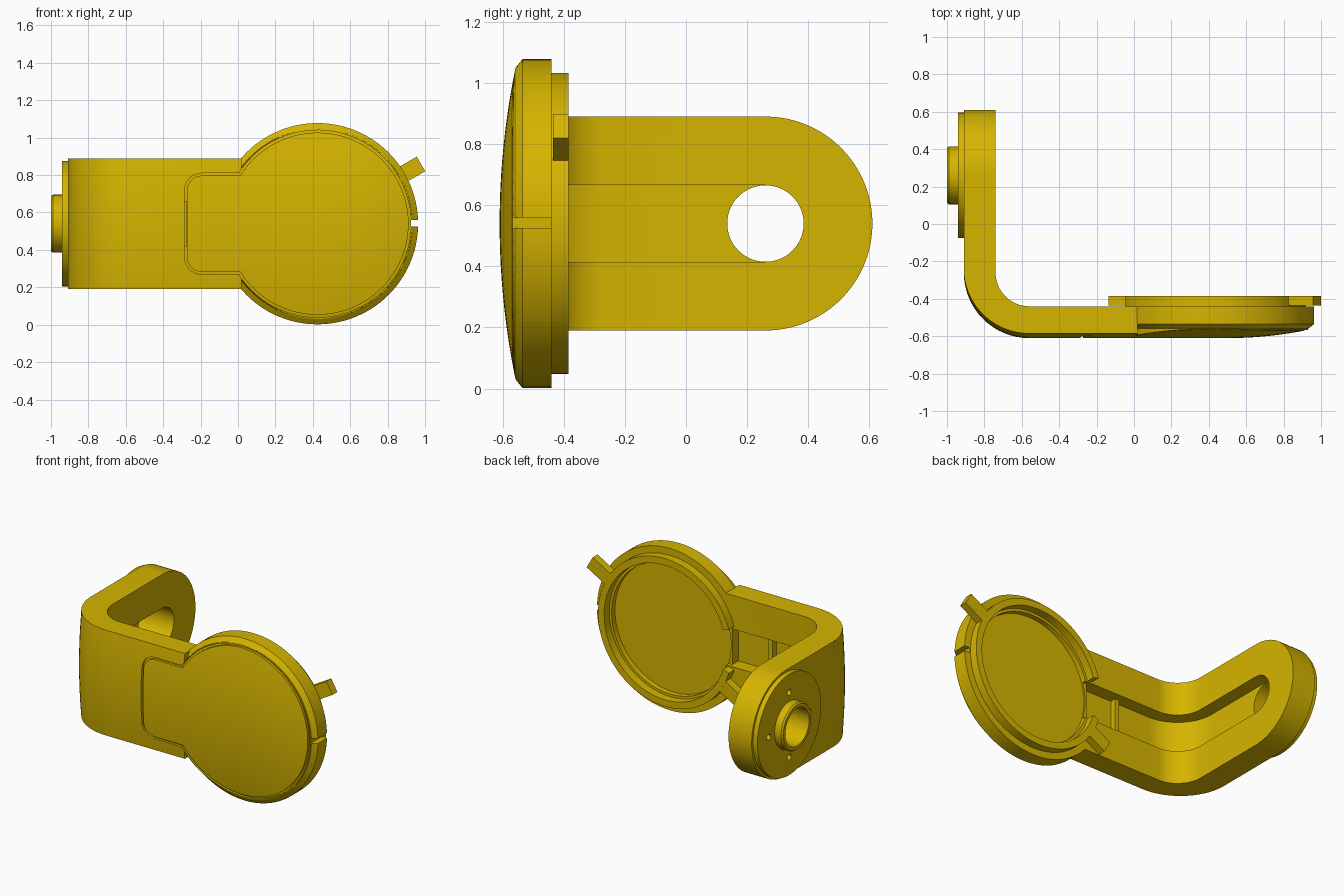
import bpy, bmesh
from math import sin, cos, pi, asin, radians
from mathutils import Matrix

if "Cube" in bpy.data.objects:
    bpy.data.objects.remove(bpy.data.objects["Cube"])

CX, CZ = 0.425, 0.54          # centre of the round head
PY = 0.26                     # pivot position on the arm
mat = bpy.data.materials.new("yellow")
mat.diffuse_color = (0.67, 0.46, 0.0, 1)
mat.use_nodes = True
mat.node_tree.nodes["Principled BSDF"].inputs["Base Color"].default_value = mat.diffuse_color


def make(name, verts, faces):
    me = bpy.data.meshes.new(name)
    bm = bmesh.new()
    vs = [bm.verts.new(v) for v in verts]
    for f in faces:
        bm.faces.new([vs[i] for i in f])
    bmesh.ops.recalc_face_normals(bm, faces=bm.faces)
    bm.to_mesh(me)
    bm.free()
    me.materials.append(mat)
    ob = bpy.data.objects.new(name, me)
    bpy.context.collection.objects.link(ob)
    return ob


def loft(name, loops, closed=False):
    n, m = len(loops[0]), len(loops)
    faces = [(k * n + i, k * n + (i + 1) % n, (k + 1) % m * n + (i + 1) % n, (k + 1) % m * n + i)
             for k in range(m if closed else m - 1) for i in range(n)]
    if not closed:
        faces += [tuple(range(n)), tuple(range((m - 1) * n, m * n))]
    return make(name, [p for l in loops for p in l], faces)


def prism(name, pts, axis, lo, hi):
    place = {'x': lambda p, t: (t, p[0], p[1]),
             'y': lambda p, t: (p[0], t, p[1]),
             'z': lambda p, t: (p[0], p[1], t)}[axis]
    return loft(name, [[place(p, t) for p in pts] for t in (lo, hi)])


def arc(cx, cy, r, a0, a1, n=16):
    return [(cx + r * cos(radians(a0 + (a1 - a0) * i / n)),
             cy + r * sin(radians(a0 + (a1 - a0) * i / n))) for i in range(n + 1)]


def disc(cx, cy, r, n=64):
    return arc(cx, cy, r, 0, 360, n)[:-1]


def rect(a0, a1, b0, b1):
    return [(a0, b0), (a1, b0), (a1, b1), (a0, b1)]


def boolean(ob, tool, op='DIFFERENCE'):
    tool.hide_render = True
    m = ob.modifiers.new("cut", 'BOOLEAN')
    m.operation, m.object, m.solver = op, tool, 'EXACT'
    bpy.context.view_layer.objects.active = ob
    bpy.ops.object.modifier_apply(modifier=m.name)
    bpy.data.objects.remove(tool)


def smooth(ob):
    bpy.ops.object.select_all(action='DESELECT')
    ob.select_set(True)
    bpy.context.view_layer.objects.active = ob
    bpy.ops.object.shade_smooth_by_angle(angle=radians(25))


def sag(z):
    return 0.05 * ((z - CZ) / 0.5) ** 2


def front(x, z):
    return -0.61 + sag(z) + 0.05 * (max(0, x - 0.5) / 0.46) ** 2


# L-shaped bracket with a round arm end
inner = arc(-0.56, -0.26, 0.18, 270, 180)
bracket = prism("bracket", [(-0.74, 0.7), (-0.95, 0.7), (-0.95, -0.65), (0.019, -0.65), (0.019, -0.44)] + inner,
                'z', 0.1, 1.0)
boolean(bracket, prism("arm_end", [(-0.8, 0.19)] + arc(PY, CZ, 0.35, -90, 90, 48) + [(-0.8, 0.89)],
                       'x', -1.1, 0.5), 'INTERSECT')

# round head with a chamfered rim
head = loft("head", [[(x, y, z) for x, z in disc(CX, CZ, r, 112)]
                     for r, y in ((0.538, -0.44), (0.538, -0.535), (0.507, -0.56), (0.495, -0.66))])
boolean(bracket, head, 'UNION')

# gently crowned outer surface
loops = []
for k in range(27):
    z = -0.1 + 1.3 * k / 26
    p = [(-0.91, 0.8, z)]
    for i in range(17):
        t = i / 16
        a = pi + t * pi / 2
        r = 0.35 - sag(z) * sin(t * pi / 2)
        p.append((-0.56 + r * cos(a), -0.26 + r * sin(a), z))
    p += [(x, front(x, z), z) for x in [0.0, 0.5] + [0.5 + 0.04 * i for i in range(1, 15)]]
    p.append((1.06, 0.8, z))
    loops.append(p)
boolean(bracket, loft("crown", loops), 'INTERSECT')

# cable channel, pivot hole and round pocket on the inside
channel = prism("channel", [(-0.83, PY)] + arc(-0.56, -0.26, 0.27, 180, 270)
                + [(-0.015, -0.53), (-0.015, -0.465), (0.1, -0.465), (0.1, -0.3), (-0.6, -0.3), (-0.6, PY)],
                'z', CZ - 0.126, CZ + 0.126)
boolean(bracket, channel)
boolean(bracket, prism("pivot_hole", disc(PY, CZ, 0.125), 'x', -1.1, -0.5))
boolean(bracket, prism("pocket", disc(CX, CZ, 0.43, 96), 'y', -0.475, -0.3))


# groove outlining the front cover
def cover(o):
    R, h, l, c = 0.5 - o, 0.27 - o, -0.285 + o, 0.09 - o
    a = 180 - asin(h / R) * 180 / pi
    return (arc(CX, CZ, R, -a, a, 80) + arc(l + c, CZ + h - c, c, 90, 180, 8)
            + arc(l + c, CZ - h + c, c, 180, 270, 8))


co, ci = cover(0), cover(0.013)
groove = loft("groove", [[(x, -0.7, z) for x, z in co], [(x, -0.7, z) for x, z in ci],
                         [(x, front(x, z) + 0.016, z) for x, z in ci],
                         [(x, front(x, z) + 0.016, z) for x, z in co]], True)
boolean(bracket, groove)
boolean(bracket, prism("slit", rect(-0.286, -0.276, CZ - 0.12, CZ + 0.12), 'y', -0.7, -0.5))
boolean(bracket, prism("rim_notch", rect(0.925, 1.1, 0.525, 0.56), 'y', -0.7, -0.3))
smooth(bracket)

# small rib across the channel, behind the slit
prism("channel_rib", rect(-0.295, -0.262, CZ - 0.13, CZ + 0.13), 'y', -0.545, -0.49)

# locking ring with a gap and two opposite tabs
ring = prism("lock_ring", arc(CX, CZ, 0.492, -163, 163, 96) + arc(CX, CZ, 0.447, 163, -163, 96),
             'y', -0.445, -0.385)
smooth(ring)
for name, ang, end in (("lock_tab_upper", 30, 0.639), ("lock_tab_lower", 210, 0.622)):
    tab = prism(name, rect(0.47, end, -0.045, 0.045), 'y', -0.436, -0.3852)
    tab.data.transform(Matrix.Translation((CX, 0, CZ)) @ Matrix.Rotation(-radians(ang), 4, 'Y'))

# pivot boss with four screw holes
boss = prism("pivot_boss", disc(PY, CZ, 0.335, 96), 'x', -0.942, -0.905)
boolean(boss, prism("boss_hole", disc(PY, CZ, 0.125), 'x', -1.1, -0.5))
for k in range(4):
    a = k * pi / 2
    boolean(boss, prism("screw_hole", disc(PY + 0.215 * cos(a), CZ + 0.215 * sin(a), 0.02, 16),
                        'x', -1.0, -0.91))
smooth(boss)

# raised collar around the pivot hole
collar = loft("pivot_collar", [[(x, y, z) for y, z in disc(PY, CZ, r)] for r, x in
                               ((0.125, -0.93), (0.155, -0.93), (0.155, -0.99), (0.147, -1.0), (0.125, -1.0))], True)
smooth(collar)
